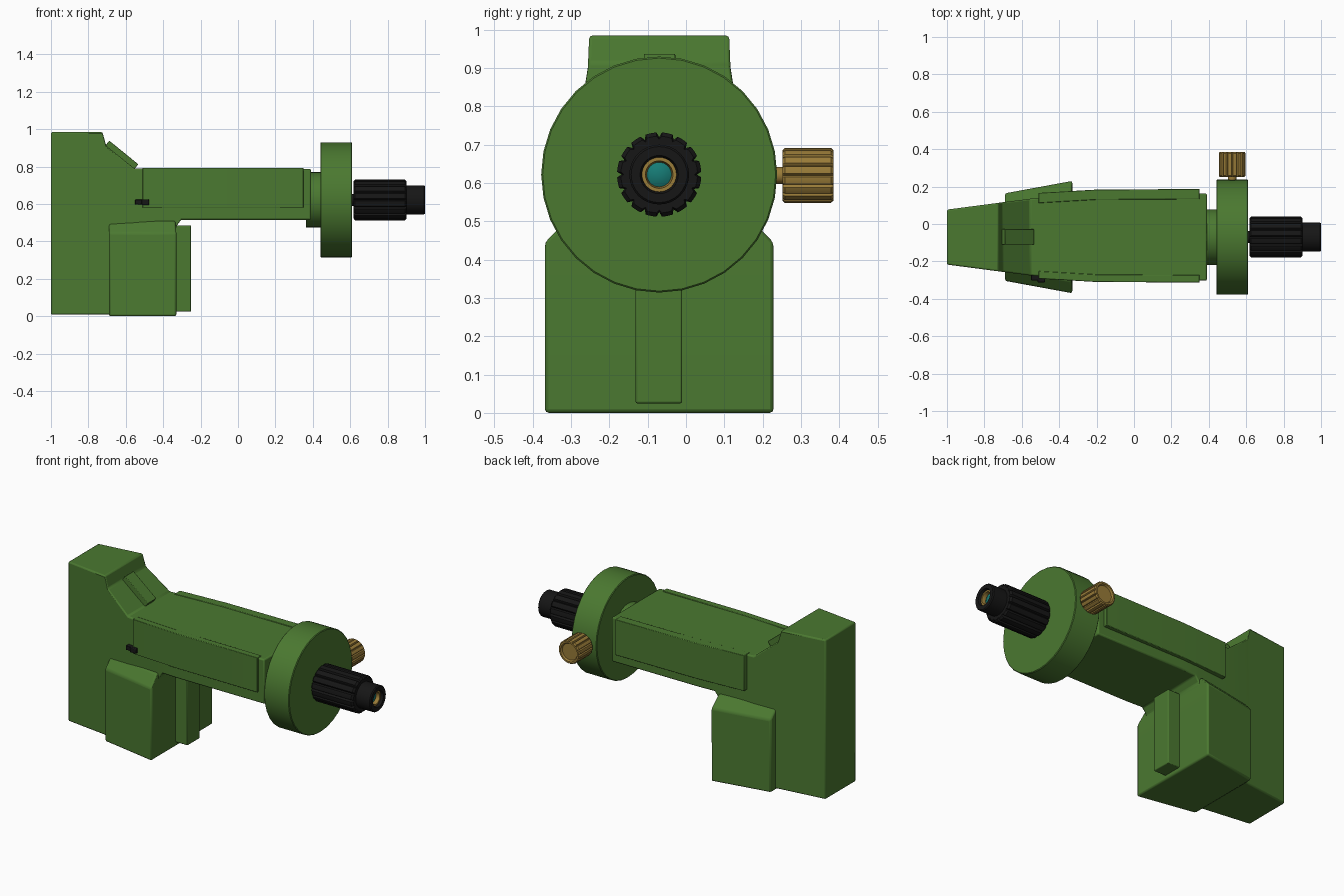
import bpy, bmesh, math
from mathutils import Vector, Matrix

if "Cube" in bpy.data.objects:
    bpy.data.objects.remove(bpy.data.objects["Cube"])

CY, CZ = -0.07, 0.622        # symmetry plane and optical axis height


def material(name, rgb):
    m = bpy.data.materials.new(name)
    m.diffuse_color = (*rgb, 1)
    m.use_nodes = True
    m.node_tree.nodes["Principled BSDF"].inputs["Base Color"].default_value = m.diffuse_color
    return m


GREEN = material("green_paint", (0.07, 0.19, 0.03))
BLACK = material("black_rubber", (0.008, 0.008, 0.008))
BRASS = material("brass", (0.32, 0.2, 0.04))
TEAL = material("lens_teal", (0.008, 0.2, 0.18))


def loft(name, rings, mat, bevel=0.0, matrix=None, angle=30):
    """Skin equal-length rings of points, cap both ends."""
    bm = bmesh.new()
    loops = [[bm.verts.new(p) for p in r] for r in rings]
    n = len(loops[0])
    for a, b in zip(loops, loops[1:]):
        for i in range(n):
            j = (i + 1) % n
            bm.faces.new((a[i], a[j], b[j], b[i]))
    bm.faces.new(loops[0])
    bm.faces.new(loops[-1])
    bmesh.ops.recalc_face_normals(bm, faces=bm.faces)
    if matrix:
        bm.transform(matrix)
    me = bpy.data.meshes.new(name)
    bm.to_mesh(me)
    bm.free()
    ob = bpy.data.objects.new(name, me)
    bpy.context.collection.objects.link(ob)
    me.materials.append(mat)
    bpy.ops.object.select_all(action='DESELECT')
    ob.select_set(True)
    bpy.context.view_layer.objects.active = ob
    bpy.ops.object.shade_smooth_by_angle(angle=math.radians(angle))
    if bevel:
        mod = ob.modifiers.new("soft_edges", 'BEVEL')
        mod.width, mod.segments = bevel, 2
        mod.limit_method, mod.angle_limit = 'ANGLE', math.radians(30)
    return ob


def box(name, x, y, z, mat, bevel=0.0, matrix=None):
    rings = [[(x[i], y[0], z[0]), (x[i], y[1], z[0]),
              (x[i], y[1], z[1]), (x[i], y[0], z[1])] for i in (0, 1)]
    return loft(name, rings, mat, bevel, matrix)


def turned(name, profile, mat, axis='X', origin=(0, CY, CZ), sides=32, notch=0):
    """Lathe (position, radius[, notch depth]) points; notch = number of grooves."""
    steps = notch * 6 if notch else sides
    rings = []
    for p in profile:
        depth = p[2] if len(p) > 2 else 0
        ring = []
        for i in range(steps):
            a = 2 * math.pi * i / steps
            r = p[1] - (depth if i % 6 == 0 else 0)
            ring.append((p[0], r * math.cos(a), r * math.sin(a)))
        rings.append(ring)
    rot = Matrix.Rotation(math.pi / 2, 4, 'Z') if axis == 'Y' else Matrix()
    return loft(name, rings, mat, 0, Matrix.Translation(Vector(origin)) @ rot, 35)


# Main body: upright column, sloped shoulder and arm (x, half width, bottom, top)
stations = [(-1, .147, .008, .985), (-.725, .183, .008, .985), (-.705, .186, .008, .912),
            (-.555, .205, .008, .79), (-.37, .222, .008, .79), (-.33, .226, .48, .79),
            (-.305, .228, .515, .79), (-.2, .233, .515, .79), (.39, .233, .515, .788)]
loft("body", [[(x, CY - w, b), (x, CY + w, b), (x, CY + w, t), (x, CY - w, t)]
              for x, w, b, t in stations], GREEN, .008)

# Raised side panels on the arm
for name, s, extra, low in (("front_panel", -1, 0, .58), ("back_panel", 1, .014, .575)):
    rings = []
    for x, w in ((-.51, .222), (-.2, .24), (.35, .243)):
        yi, yo = CY + s * (w - .04), CY + s * (w + extra)
        rings.append([(x, yi, low), (x, yo, low), (x, yo, .793), (x, yi, .793)])
    loft(name, rings, GREEN, .003)

# Flared lower block with chamfered top
loft("lower_block", [[(-.69, CY - w0, z), (x1, CY - w1, z), (x1, CY + w1, z), (-.69, CY + w0, z)]
                     for z, w0, w1, x1 in ((0, .234, .3, -.33), (.445, .234, .3, -.33),
                                           (.51, .17, .236, -.335))], GREEN, .01)

# Vertical rail on the block
box("rail", (-.36, -.25), (CY - .062, CY + .06), (.025, .485), GREEN, .005)

# Tilted plate on the shoulder
tilt = Matrix.Translation((-.618, CY, .866)) @ Matrix.Rotation(math.atan2(.122, .15), 4, 'Y')
box("shoulder_plate", (-.1, .1), (-.04, .042), (-.025, .012), GREEN, .003, tilt)

# Small lever on the front side
box("lever", (-.55, -.5), (-.302, -.265), (.597, .623), BLACK, .003)
box("lever_tip", (-.515, -.475), (-.312, -.275), (.595, .625), BLACK, .004)

# Collar and large disc
turned("collar", [(.363, .148), (.45, .148)], GREEN)
turned("disc", [(.44, .304), (.444, .308), (.606, .308), (.61, .304)], GREEN)

# Eyepiece: neck, grooved grip, hollow tip, ring and lens
turned("eyepiece_neck", [(.6, .032), (.63, .032)], BLACK)
turned("eyepiece_grip", [(.618, .1, .008), (.626, .11, .012), (.892, .11, .012), (.902, .1, .008)],
       BLACK, notch=16)
turned("eyepiece_tip", [(.89, .078), (.994, .078), (1, .073), (1, .05), (.99, .045), (.95, .045)],
       BLACK)
turned("eyepiece_ring", [(.945, .045), (.985, .045), (.985, .036), (.965, .032), (.95, .032)], BRASS)
turned("eyepiece_lens", [(.945, .033), (.962, .033), (.969, .02), (.971, .005)], TEAL)

# Side adjustment knob with grooves and a dished end
knob = (.525, 0, .62)
turned("knob_stem", [(.225, .022), (.265, .022)], BRASS, 'Y', knob, 24)
turned("knob", [(.252, .066), (.258, .072, .009), (.378, .072, .009), (.385, .066), (.385, .056),
                (.375, .05), (.375, .01)], BRASS, 'Y', knob, notch=16)
